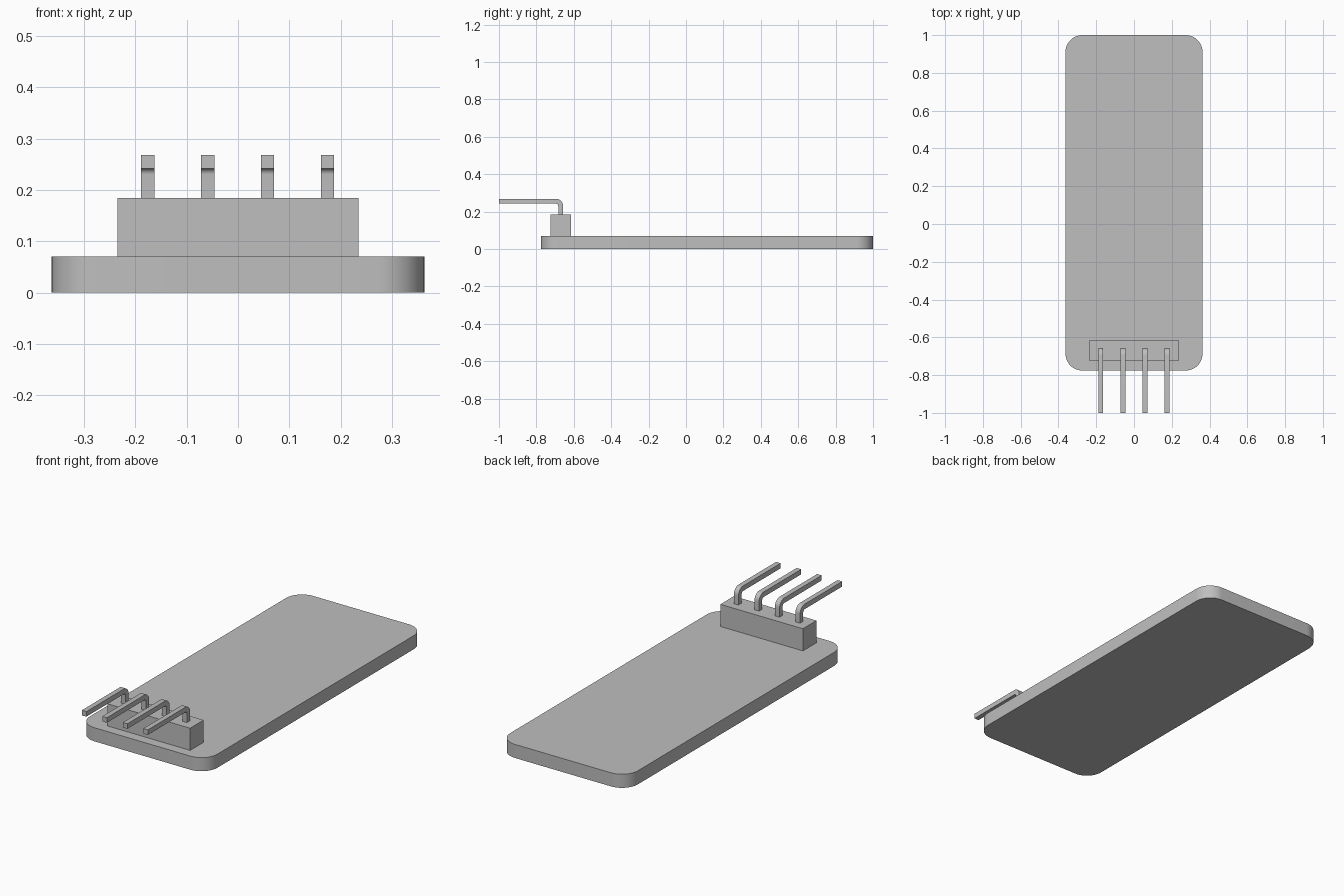
import bpy, bmesh
from math import sin, cos, pi, radians
from mathutils import Vector

cube = bpy.data.objects.get("Cube")
if cube:
    bpy.data.objects.remove(cube, do_unlink=True)

# Single flat grey
grey = bpy.data.materials.new("light_grey")
grey.use_nodes = True
colour = (0.52, 0.52, 0.52, 1)
grey.diffuse_color = colour
grey.node_tree.nodes["Principled BSDF"].inputs["Base Color"].default_value = colour


def prism(name, outline, depth, smooth=False):
    """Extrude a closed 3D outline along the depth vector."""
    bm = bmesh.new()
    face = bm.faces.new([bm.verts.new(p) for p in outline])
    new = bmesh.ops.extrude_face_region(bm, geom=[face])["geom"]
    bmesh.ops.translate(bm, vec=Vector(depth),
                        verts=[v for v in new if isinstance(v, bmesh.types.BMVert)])
    bmesh.ops.recalc_face_normals(bm, faces=bm.faces)
    mesh = bpy.data.meshes.new(name)
    bm.to_mesh(mesh)
    bm.free()
    mesh.materials.append(grey)
    obj = bpy.data.objects.new(name, mesh)
    bpy.context.collection.objects.link(obj)
    if smooth:
        bpy.ops.object.select_all(action="DESELECT")
        obj.select_set(True)
        bpy.context.view_layer.objects.active = obj
        bpy.ops.object.shade_smooth_by_angle(angle=radians(30))
    return obj


def arc(cx, cy, r, start, end, steps):
    return [(cx + r * cos(start + (end - start) * i / steps),
             cy + r * sin(start + (end - start) * i / steps)) for i in range(steps + 1)]


# Board with rounded corners
half, front, back, thick, r = 0.363, -0.776, 1.0, 0.07, 0.09
centres = [(half - r, back - r), (r - half, back - r),
           (r - half, front + r), (half - r, front + r)]
outline = []
for i, (cx, cy) in enumerate(centres):
    outline += arc(cx, cy, r, i * pi / 2, (i + 1) * pi / 2, 12)
prism("board", [(x, y, 0) for x, y in outline], (0, 0, thick), smooth=True)

# Header block
prism("header_block",
      [(sx * 0.235, y, thick) for sx, y in
       ((-1, -0.725), (1, -0.725), (1, -0.615), (-1, -0.615))],
      (0, 0, 0.114))

# Bent pins: side profile in y, z extruded across the width
width, inner = 0.026, 0.012
outer = inner + width
cy, cz = -0.657 - outer, 0.268 - outer
side = [(cy + outer, 0.17)]
side += arc(cy, cz, outer, 0, pi / 2, 8)
side += [(-1, cz + outer), (-1, cz + inner)]
side += arc(cy, cz, inner, pi / 2, 0, 8)
side += [(cy + inner, 0.17)]
for i in range(4):
    x = -0.176 + i * 0.1168 - width / 2
    prism(f"pin_{i + 1}", [(x, y, z) for y, z in side], (width, 0, 0), smooth=True)
